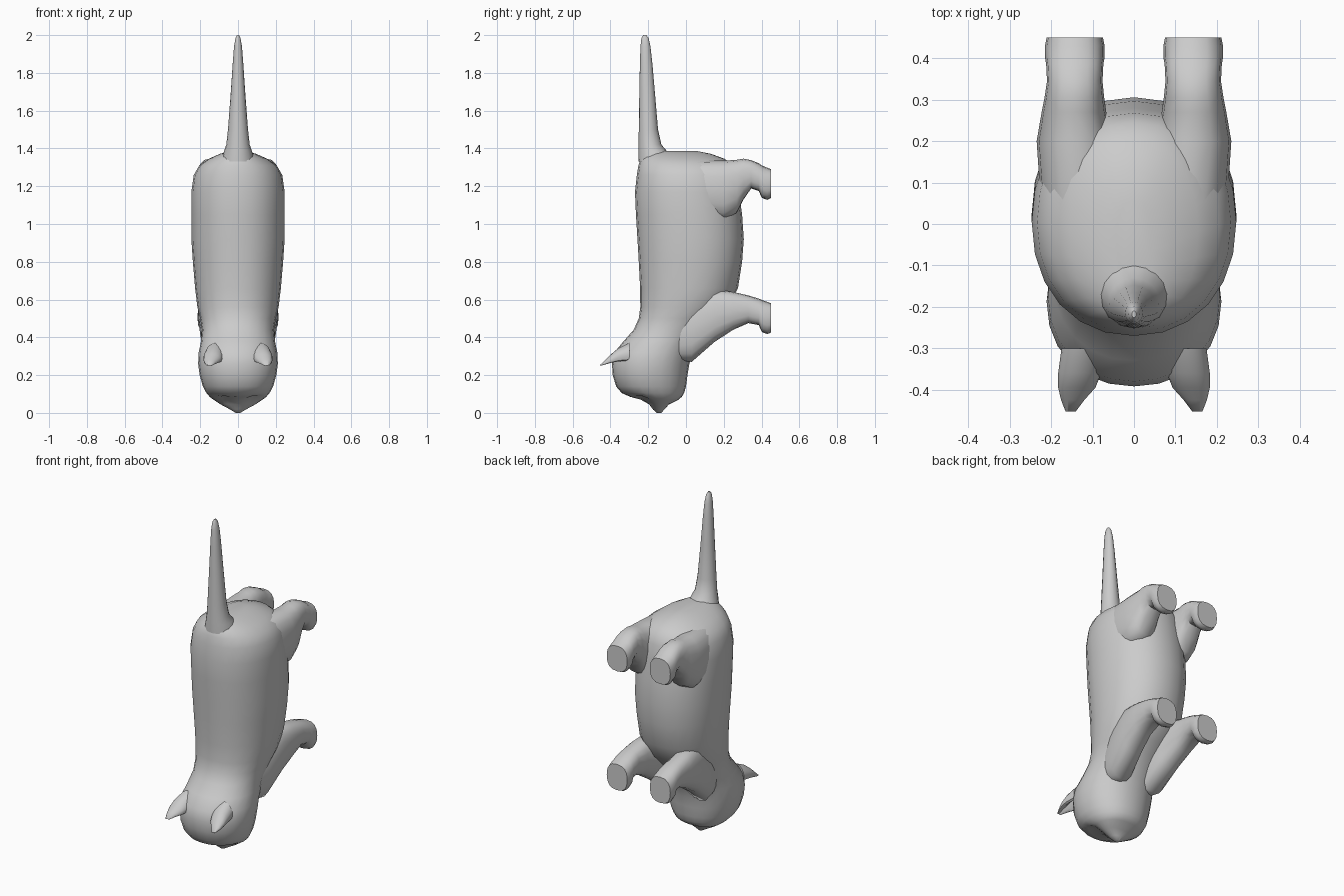
import bpy, bmesh
from math import cos, sin, pi, radians, exp


def spow(v, e):
    return (1 if v >= 0 else -1) * abs(v) ** e


def loft(name, stations, axis, sides=24, power=2.2, dent=0.0, mirror=False, tweak=None):
    """Skin superellipse rings. Station = (position on axis, low, high, centre x, half width).
    axis 'Z': low/high are y limits; axis 'Y': low/high are z limits."""
    bm = bmesh.new()
    rings = []
    for pos, lo, hi, cx, hw in stations:
        ring = []
        for i in range(sides):
            a = 2 * pi * i / sides
            u, v = spow(cos(a), 2 / power), spow(sin(a), 2 / power)
            if v < 0:
                v *= 1 - dent * (1 - abs(u))
            x, w = cx + hw * u, (lo + hi) / 2 + (hi - lo) / 2 * v
            ring.append(bm.verts.new((x, w, pos) if axis == 'Z' else (x, pos, w)))
        rings.append(ring)
    for r0, r1 in zip(rings, rings[1:]):
        for i in range(sides):
            j = (i + 1) % sides
            bm.faces.new((r0[i], r0[j], r1[j], r1[i]))
    bm.faces.new(rings[0])
    bm.faces.new(rings[-1])
    if tweak:
        for v in bm.verts:
            tweak(v.co)
    bmesh.ops.recalc_face_normals(bm, faces=bm.faces)
    mesh = bpy.data.meshes.new(name)
    bm.to_mesh(mesh)
    bm.free()
    ob = bpy.data.objects.new(name, mesh)
    bpy.context.collection.objects.link(ob)
    bpy.ops.object.select_all(action='DESELECT')
    ob.select_set(True)
    bpy.context.view_layer.objects.active = ob
    bpy.ops.object.shade_smooth_by_angle(angle=radians(50))
    if mirror:
        ob.modifiers.new("mirror", 'MIRROR').use_mirror_merge = False
    return ob


def eye_sockets(co):
    # press two shallow sockets into the downward-facing face
    d2 = (abs(co.x) - 0.08) ** 2 + (co.y + 0.23) ** 2 + (co.z - 0.08) ** 2
    co.z += 0.022 * exp(-d2 / 0.0016)


# head and body, from nose tip up to rump: z, back y, belly y, half width
body = [
    (0.00, -0.155, -0.130, 0.012), (0.018, -0.175, -0.115, 0.042),
    (0.045, -0.195, -0.090, 0.092), (0.07, -0.240, -0.040, 0.130),
    (0.085, -0.295, -0.022, 0.150), (0.105, -0.340, -0.010, 0.167),
    (0.14, -0.370, 0.000, 0.186), (0.20, -0.388, 0.008, 0.203),
    (0.26, -0.392, 0.018, 0.211), (0.32, -0.380, 0.038, 0.208),
    (0.38, -0.330, 0.070, 0.196), (0.44, -0.277, 0.110, 0.191),
    (0.50, -0.250, 0.165, 0.200), (0.56, -0.242, 0.220, 0.215),
    (0.66, -0.243, 0.275, 0.227), (0.80, -0.250, 0.297, 0.239),
    (0.92, -0.257, 0.306, 0.247), (1.05, -0.265, 0.297, 0.247),
    (1.17, -0.270, 0.280, 0.247), (1.26, -0.260, 0.268, 0.234),
    (1.31, -0.252, 0.245, 0.205), (1.345, -0.240, 0.205, 0.155),
    (1.372, -0.220, 0.130, 0.095), (1.386, -0.180, 0.060, 0.045)]
loft("body", [(z, b, f, 0, w) for z, b, f, w in body], 'Z', power=2.15, tweak=eye_sockets)

# tail, flared where it leaves the rump
tail = [
    (1.33, -0.252, -0.06, 0.090), (1.385, -0.252, -0.10, 0.074),
    (1.42, -0.251, -0.13, 0.062), (1.50, -0.250, -0.148, 0.053),
    (1.70, -0.247, -0.165, 0.038), (1.85, -0.244, -0.178, 0.028),
    (1.94, -0.241, -0.188, 0.021), (1.985, -0.236, -0.198, 0.013),
    (2.00, -0.226, -0.210, 0.005)]
loft("tail", [(z, b, f, 0, w) for z, b, f, w in tail], 'Z', sides=16, power=2)

# legs from flat sole inwards: y, low z, high z, centre x, half width
loft("front_legs", [
    (0.450, 0.425, 0.580, 0.143, 0.068), (0.430, 0.417, 0.588, 0.143, 0.072),
    (0.402, 0.428, 0.598, 0.143, 0.072), (0.385, 0.465, 0.605, 0.143, 0.069),
    (0.330, 0.475, 0.622, 0.143, 0.066), (0.250, 0.440, 0.640, 0.143, 0.070),
    (0.150, 0.375, 0.655, 0.130, 0.080), (0.030, 0.270, 0.620, 0.112, 0.085),
    (-0.050, 0.280, 0.550, 0.100, 0.075)], 'Y', sides=16, power=2.5, mirror=True)
loft("hind_legs", [
    (0.450, 1.138, 1.290, 0.143, 0.068), (0.430, 1.128, 1.298, 0.143, 0.072),
    (0.402, 1.138, 1.310, 0.143, 0.072), (0.385, 1.175, 1.322, 0.143, 0.069),
    (0.345, 1.188, 1.338, 0.143, 0.067), (0.305, 1.130, 1.346, 0.144, 0.072),
    (0.270, 1.060, 1.340, 0.145, 0.078), (0.200, 1.020, 1.335, 0.143, 0.092),
    (0.050, 1.030, 1.338, 0.125, 0.100), (-0.100, 1.100, 1.300, 0.115, 0.080)],
    'Y', sides=16, power=2.5, mirror=True)

# pointed ears, hollowed on the face side
loft("ears", [
    (-0.453, 0.246, 0.256, 0.153, 0.012), (-0.425, 0.247, 0.282, 0.148, 0.028),
    (-0.395, 0.247, 0.312, 0.138, 0.045), (-0.360, 0.245, 0.342, 0.131, 0.052),
    (-0.300, 0.240, 0.370, 0.120, 0.055)], 'Y', sides=16, power=2, dent=1.3, mirror=True)
